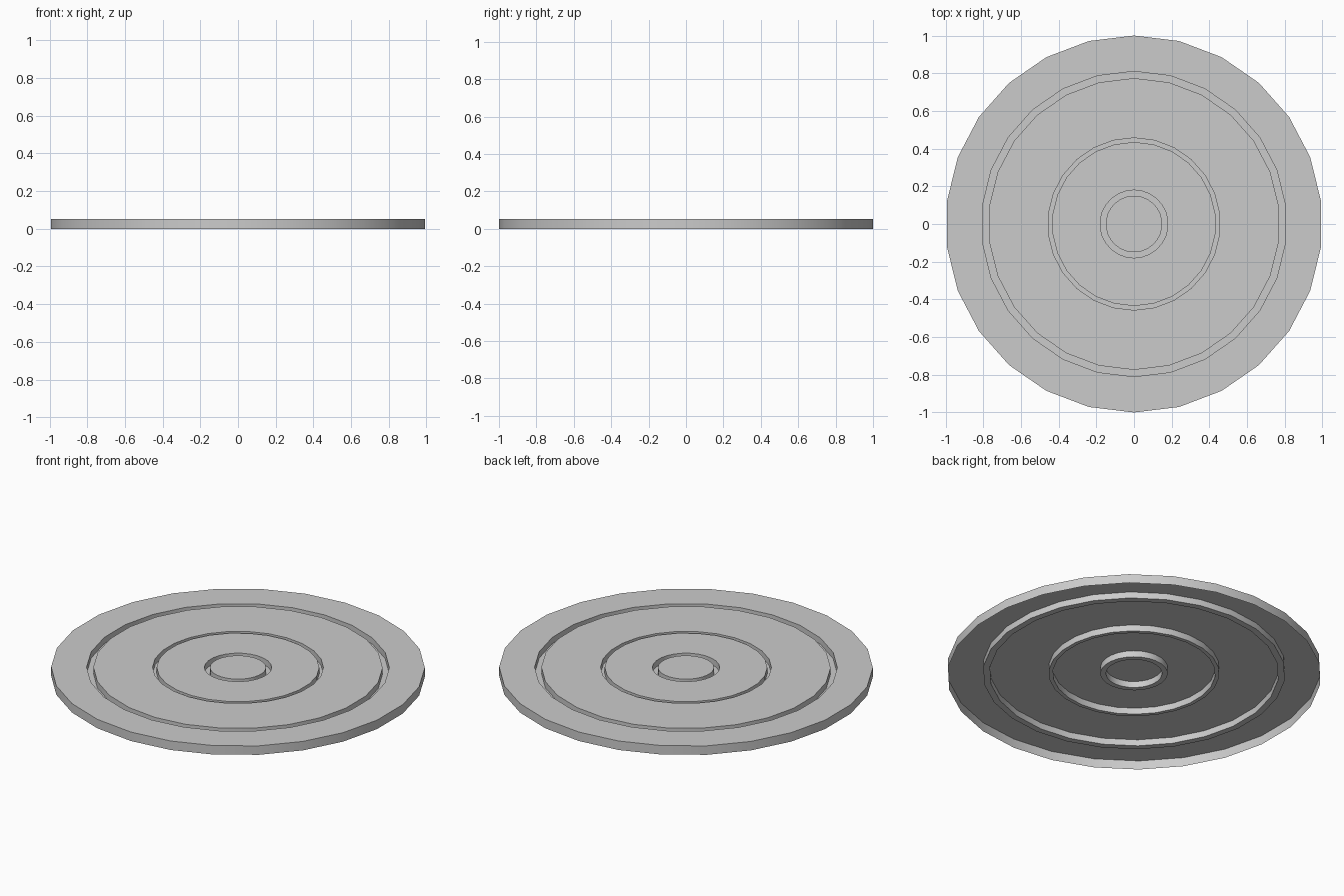
import bpy
import bmesh
import math

cube = bpy.data.objects.get("Cube")
if cube:
    bpy.data.objects.remove(cube, do_unlink=True)

SIDES = 26
TOP = 0.053      # height of the upper face
FLOOR = 0.016    # height of the groove floors
GROOVES = [(0.81, 0.774), (0.457, 0.435), (0.18, 0.15)]  # outer, inner radius

grey = bpy.data.materials.new("plain_grey")
grey.use_nodes = True
colour = (0.6, 0.6, 0.6, 1.0)
grey.diffuse_color = colour
grey.node_tree.nodes["Principled BSDF"].inputs["Base Color"].default_value = colour

# Cross-section from the rim to the axis, open underneath
profile = [(1.0, 0.0), (1.0, TOP)]
for outer, inner in GROOVES:
    profile += [(outer, TOP), (outer, FLOOR), (inner, FLOOR), (inner, TOP)]

# Turn the section into rings of vertices joined by quads
bm = bmesh.new()
rings = []
for radius, z in profile:
    ring = []
    for i in range(SIDES):
        a = math.pi / 2 + math.tau * i / SIDES
        ring.append(bm.verts.new((radius * math.cos(a), radius * math.sin(a), z)))
    rings.append(ring)
for low, high in zip(rings, rings[1:]):
    for i in range(SIDES):
        j = (i + 1) % SIDES
        bm.faces.new((low[i], low[j], high[j], high[i]))

# Flat centre cap
bm.faces.new(rings[-1])

mesh = bpy.data.meshes.new("grooved_disc")
bm.to_mesh(mesh)
bm.free()
mesh.materials.append(grey)
disc = bpy.data.objects.new("grooved_disc", mesh)
bpy.context.collection.objects.link(disc)

# Round walls stay smooth, groove edges stay sharp
bpy.ops.object.select_all(action='DESELECT')
disc.select_set(True)
bpy.context.view_layer.objects.active = disc
bpy.ops.object.shade_smooth_by_angle(angle=math.radians(30))
